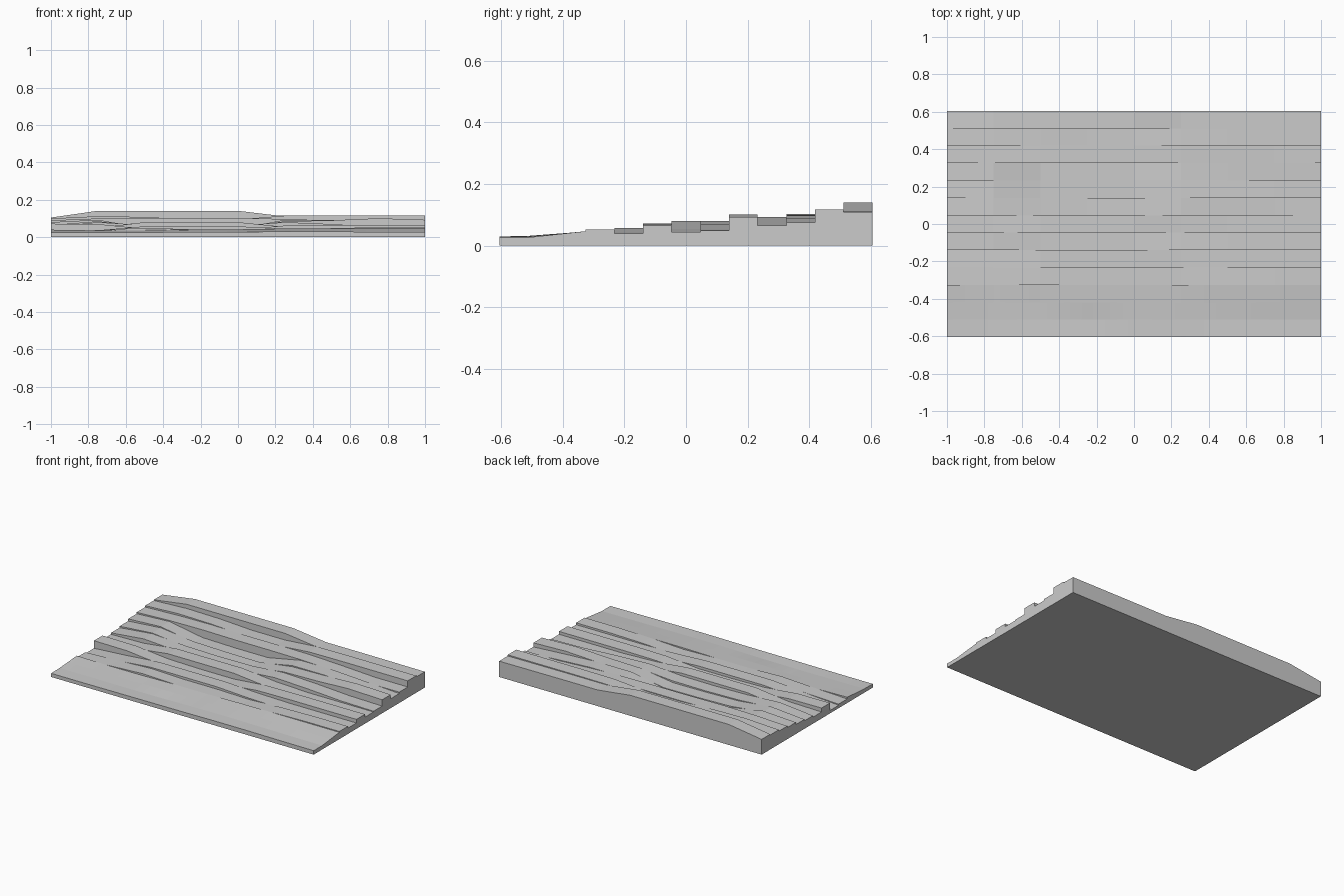
import bpy, bmesh

if "Cube" in bpy.data.objects:
    bpy.data.objects.remove(bpy.data.objects["Cube"])

KEYS = [-1 + 0.25 * i for i in range(9)]
COLS = 64
Y0, DEPTH, ROWS = -0.605, 1.21, 13
XS = [-1 + 2 * i / COLS for i in range(COLS + 1)]

# heights of the sloping front apron lines, in thousandths, at quarter-unit steps in x
APRON = [
    [25, 25, 26, 27, 28, 30, 30, 28, 27],
    [27, 26, 25, 26, 30, 32, 30, 28, 27],
    [33, 31, 30, 36, 36, 39, 38, 38, 37],
    [40, 36, 37, 42, 42, 46, 47, 47, 47]]
# heights of the flat wavy ledges, front to back
LEDGES = [
    [28, 38, 50, 42, 42, 36, 48, 53, 53],
    [20, 37, 58, 58, 58, 45, 40, 40, 40],
    [72, 70, 45, 40, 40, 62, 65, 65, 65],
    [45, 50, 80, 80, 80, 55, 45, 45, 45],
    [55, 80, 65, 60, 62, 80, 70, 55, 50],
    [65, 85, 58, 52, 50, 85, 90, 101, 93],
    [80, 93, 50, 45, 45, 93, 93, 80, 65],
    [90, 100, 103, 100, 100, 98, 88, 75, 75],
    [100, 112, 108, 95, 95, 115, 117, 117, 117],
    [105, 141, 141, 141, 141, 111, 111, 110, 109]]


def height(row, x):
    i = min(int((x + 1) / 0.25), 7)
    t = (x - KEYS[i]) / 0.25
    return (row[i] * (1 - t) + row[i + 1] * t) / 1000


# stepped profile from front to back: (y, height row)
step = DEPTH / ROWS
lines = [(Y0 + i * step, r) for i, r in enumerate(APRON)]
for i, r in enumerate(LEDGES):
    y = Y0 + (i + 3) * step
    lines += [(y, r), (y + step, r)]

# top surface with ledges and risers
bm = bmesh.new()
grid = [[bm.verts.new((x, y, height(r, x))) for x in XS] for y, r in lines]
for a, b in zip(grid, grid[1:]):
    for i in range(COLS):
        bm.faces.new((a[i], a[i + 1], b[i + 1], b[i]))

# flat base
base = [[bm.verts.new((x, y, 0)) for x in XS] for y in (Y0, -Y0)]
for i in range(COLS):
    bm.faces.new((base[0][i + 1], base[0][i], base[1][i], base[1][i + 1]))
    bm.faces.new((base[0][i], base[0][i + 1], grid[0][i + 1], grid[0][i]))
    bm.faces.new((base[1][i + 1], base[1][i], grid[-1][i], grid[-1][i + 1]))

# end walls, one vertical strip per row
for k, flip in ((0, False), (COLS, True)):
    floor = {}
    for row in (base[0][k], base[1][k]):
        floor[round(row.co.y, 4)] = row
    for a, b in zip(grid, grid[1:]):
        if b[k].co.y - a[k].co.y < 0.01:
            continue
        foot = []
        for v in (a[k], b[k]):
            key = round(v.co.y, 4)
            if key not in floor:
                floor[key] = bm.verts.new((v.co.x, v.co.y, 0))
            foot.append(floor[key])
        f = [foot[0], a[k], b[k], foot[1]]
        bm.faces.new(f[::-1] if flip else f)

mesh = bpy.data.meshes.new("rippled_slab")
bm.to_mesh(mesh)
bm.free()
slab = bpy.data.objects.new("rippled_slab", mesh)
bpy.context.collection.objects.link(slab)
